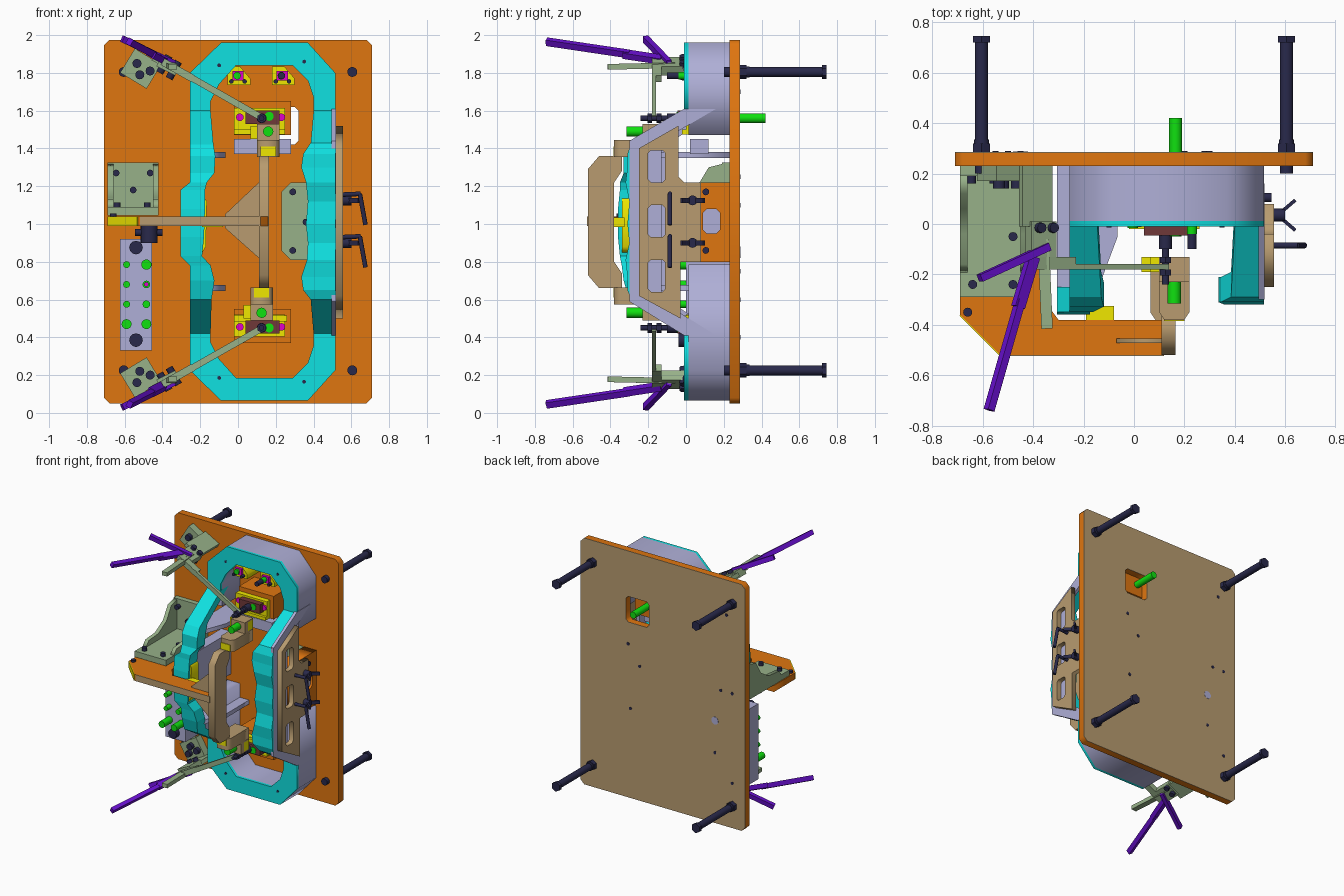
import bpy, bmesh, math
from mathutils import Vector

if "Cube" in bpy.data.objects:
    bpy.data.objects.remove(bpy.data.objects["Cube"])

COL = dict(orange=(.74, .18, .005), cyan=(.005, .75, .75), lavender=(.43, .43, .68), tan=(.48, .33, .16),
           sage=(.31, .44, .25), purple=(.14, .005, .63), navy=(.022, .022, .07), yellow=(.87, .8, 0),
           green=(.005, .75, .005), magenta=(.75, 0, .6), maroon=(.16, .04, .04))
MAT = {}
for k, c in COL.items():
    MAT[k] = bpy.data.materials.new(k)
    MAT[k].diffuse_color = (*c, 1)


def add(name, bm, col):
    bmesh.ops.remove_doubles(bm, verts=bm.verts, dist=1e-5)
    bmesh.ops.recalc_face_normals(bm, faces=bm.faces)
    me = bpy.data.meshes.new(name)
    bm.to_mesh(me)
    bm.free()
    me.materials.append(MAT[col])
    ob = bpy.data.objects.new(name, me)
    bpy.context.collection.objects.link(ob)
    return ob


def box(name, x0, x1, y0, y1, z0, z1, col):
    bm = bmesh.new()
    bmesh.ops.create_cube(bm, size=1)
    for v in bm.verts:
        v.co = Vector(((x0 + x1) / 2 + v.co.x * (x1 - x0), (y0 + y1) / 2 + v.co.y * (y1 - y0),
                       (z0 + z1) / 2 + v.co.z * (z1 - z0)))
    return add(name, bm, col)


def rod(name, p, q, r, col, seg=20):
    p, q = Vector(p), Vector(q)
    bm = bmesh.new()
    bmesh.ops.create_cone(bm, cap_ends=True, segments=seg, radius1=r, radius2=r, depth=(q - p).length)
    rot = (q - p).to_track_quat('Z', 'Y')
    for v in bm.verts:
        v.co = rot @ v.co + (p + q) / 2
    ob = add(name, bm, col)
    for f in ob.data.polygons:
        f.use_smooth = seg > 8 and len(f.vertices) == 4
    return ob


def bar(name, p, q, w, h, col, up=(0, 1, 0)):
    """Box beam from p to q; w is measured across 'up', h along it."""
    p, q = Vector(p), Vector(q)
    d = (q - p).normalized()
    s = d.cross(Vector(up)).normalized()
    u = s.cross(d)
    bm = bmesh.new()
    bmesh.ops.create_cube(bm, size=1)
    for v in bm.verts:
        v.co = (p + q) / 2 + d * v.co.x * (q - p).length + s * v.co.y * w + u * v.co.z * h
    return add(name, bm, col)


def prism(name, loops, axis, a, b, col):
    """Extrude an outline (later loops are holes) along an axis from a to b."""
    cu = bpy.data.curves.new(name, 'CURVE')
    cu.dimensions = '2D'
    cu.fill_mode = 'BOTH'
    cu.extrude = (b - a) / 2
    for lp in loops:
        s = cu.splines.new('POLY')
        s.points.add(len(lp) - 1)
        for pt, (u, v) in zip(s.points, lp):
            pt.co = (u, v, 0, 1)
        s.use_cyclic_u = True
    tmp = bpy.data.objects.new('tmp', cu)
    bpy.context.collection.objects.link(tmp)
    me = bpy.data.meshes.new_from_object(tmp.evaluated_get(bpy.context.evaluated_depsgraph_get()))
    bpy.data.objects.remove(tmp)
    bm = bmesh.new()
    bm.from_mesh(me)
    bpy.data.meshes.remove(me)
    for v in bm.verts:
        u, w, t = v.co.x, v.co.y, v.co.z + (a + b) / 2
        v.co = {'x': (t, u, w), 'y': (u, t, w), 'z': (u, w, t)}[axis]
    return add(name, bm, col)


def rect(u0, u1, v0, v1, c=0.0):
    return [(u0 + c, v0), (u1 - c, v0), (u1, v0 + c), (u1, v1 - c),
            (u1 - c, v1), (u0 + c, v1), (u0, v1 - c), (u0, v0 + c)] if c else [(u0, v0), (u1, v0), (u1, v1), (u0, v1)]


def loft(name, st, t, col):
    """Rail through stations (z, y, x_inner, x_outer), t deep in y."""
    bm = bmesh.new()
    rows = [[bm.verts.new(c) for c in ((xi, y, z), (xo, y, z), (xo, y + t, z), (xi, y + t, z))] for z, y, xi, xo in st]
    for r, s in zip(rows, rows[1:]):
        for i in range(4):
            bm.faces.new((r[i], r[(i + 1) % 4], s[(i + 1) % 4], s[i]))
    bm.faces.new(rows[0])
    bm.faces.new(rows[-1])
    return add(name, bm, col)


def bolt(name, x, y, z, r=.018, h=.03):
    rod(name, (x, y, z), (x, y - h, z), r, 'navy', 12)


# base plate with window, tan back skin
outline, window = rect(-.71, .71, .05, 1.975, .03), rect(.12, .32, 1.42, 1.62, .02)
prism('base_plate', [outline, window], 'y', .23, .282, 'orange')
prism('base_plate_back', [outline, window], 'y', .282, .286, 'tan')
for x in (-.605, .605):
    for z in (.225, 1.805):
        rod('stud', (x, .2, z), (x, .73, z), .026, 'navy')
        rod('stud_foot', (x, .72, z), (x, .745, z), .038, 'navy', 6)
        rod('stud_nut', (x, .285, z), (x, .32, z), .038, 'navy', 6)
        rod('stud_washer', (x, .31, z), (x, .335, z), .03, 'navy')
for x, z in ((-.6, 1.1), (-.5, 1.1), (.2, 1.1), (.28, .75), (-.45, .6), (-.6, .4), (.3, 1.25), (-.55, 1.7)):
    rod('plate_screw', (x, .28, z), (x, .289, z), .012, 'navy', 12)
rod('plate_bore', (-.45, .28, .85), (-.45, .288, .85), .03, 'lavender')
rod('rear_pin', (.165, .1, 1.56), (.165, .42, 1.56), .026, 'green')


# horseshoe end blocks with cyan facing
def horseshoe(ze):
    return [(-.255, ze), (-.255, 1.8), (-.09, 1.96), (.37, 1.96), (.515, 1.8), (.515, ze), (.4, ze), (.4, 1.67),
            (.37, 1.76), (.29, 1.84), (-.01, 1.84), (-.1, 1.74), (-.145, 1.65), (-.145, ze)]


for tag, f in (('upper', lambda z: z), ('lower', lambda z: 2.025 - z)):
    ze = 1.47 if tag == 'upper' else 1.24
    prism(tag + '_end_block', [[(x, f(z)) for x, z in horseshoe(ze)]], 'y', .012, .23, 'lavender')
    prism(tag + '_end_facing', [[(x, f(z)) for x, z in horseshoe(1.6)]], 'y', -.01, .012, 'cyan')
    for x, z in ((-.1, 1.84), (.35, 1.86)):
        rod(tag + '_facing_screw', (x, -.005, f(z)), (x, -.013, f(z)), .01, 'navy', 12)

# raised side rails
left = [(1.6, -.01, -.145, -.255), (1.42, -.29, -.13, -.255), (1.36, -.33, -.12, -.255), (1.27, -.33, -.125, -.255),
        (1.22, -.35, -.165, -.255), (1.18, -.35, -.175, -.305), (1.08, -.36, -.175, -.305), (.93, -.36, -.18, -.305),
        (.83, -.35, -.19, -.305), (.78, -.34, -.145, -.255), (.7, -.33, -.125, -.255), (.6, -.3, -.14, -.255),
        (.42, -.01, -.145, -.255)]
right = [(1.6, -.01, .4, .515), (1.43, -.29, .385, .515), (1.37, -.31, .345, .515), (1.3, -.31, .335, .515),
         (1.22, -.32, .36, .515), (1.12, -.3, .37, .515), (1, -.31, .36, .515), (.9, -.3, .37, .515),
         (.81, -.32, .365, .515), (.72, -.31, .335, .515), (.65, -.31, .345, .515), (.6, -.29, .385, .515),
         (.42, -.01, .4, .515)]
loft('left_rail', left, .1, 'cyan')
loft('right_rail', right, .1, 'cyan')
loft('right_rail_web', [(1.61, -.01, .495, .518), (1.44, -.3, .495, .518), (.59, -.3, .495, .518),
                        (.41, -.01, .495, .518)], .17, 'lavender')
loft('left_rail_web', [(1.6, 0, -.25, -.225), (1.42, -.27, -.25, -.225), (.6, -.27, -.25, -.225),
                       (.42, 0, -.25, -.225)], .17, 'lavender')
box('left_post', -.305, -.22, -.27, .23, .84, 1.17, 'lavender')
for z in (.66, 1.365):
    prism('left_rail_shelf', [[(-.25, .23), (-.25, -.25), (-.14, -.25), (-.065, -.05), (-.065, .23)]], 'z', z - .016, z + .016, 'lavender')
prism('left_rail_pad', [[(-.2, .83), (-.17, .88), (-.165, 1.12), (-.2, 1.17)]], 'y', -.34, -.25, 'yellow')

# right side plate, bracket and hand screws
side = [(-.25, .62), (-.03, .5), (-.03, .8), (.08, .8), (.08, 1.22), (-.01, 1.22), (-.04, 1.25), (-.04, 1.52), (-.25, 1.4)]
prism('side_plate', [side] + [rect(-.2, -.11, z, z + .17, .015) for z in (.64, .93, 1.22)], 'x', .518, .555, 'tan')
prism('side_bracket', [rect(.0, .23, .8, 1.22), rect(.09, .18, .95, 1.08, .02)], 'x', .41, .516, 'orange')
box('side_bracket_core', .43, .5, .08, .19, .94, 1.09, 'lavender')
prism('side_bracket_base', [[(.23, .86), (.28, .81), (.4, .81), (.4, 1.22), (.28, 1.22), (.23, 1.17)]], 'y', .17, .23, 'sage')
for x, z in ((.29, 1.17), (.36, 1.01), (.29, .86)):
    bolt('base_bolt', x, .17, z)
for z in (.86, 1.17):
    rod('bracket_bolt', (.5, .105, z), (.545, .105, z), .018, 'navy', 12)
for z in (.9, 1.125):
    rod('wing_screw', (.5, .035, z), (.6, .035, z), .026, 'navy')
    for s in (-1, 1):
        bar('wing', (.57, .035, z), (.64, .035 + s * .06, z), .014, .025, 'navy', (0, 0, 1))
    rod('l_handle_stem', (.54, -.085, z + .03), (.65, -.085, z + .035), .012, 'navy')
    rod('l_handle_grip', (.645, -.085, z + .035), (.675, -.085, z - .13), .012, 'navy')

# left arm bracket
box('arm_bracket_back', -.69, -.42, .19, .23, 1.05, 1.325, 'sage')
box('arm_bracket_shelf', -.69, -.42, -.29, .23, 1.045, 1.09, 'sage')
for x in (-.69, -.45):
    prism('arm_bracket_gusset', [[(.2, 1.08), (.2, 1.32), (.12, 1.3), (.06, 1.2), (-.04, 1.14), (-.16, 1.13), (-.2, 1.08)]],
          'x', x, x + .03, 'sage')
for x, y in ((-.64, -.24), (-.48, -.24), (-.48, -.05)):
    rod('shelf_bolt', (x, y, 1.08), (x, y, 1.115), .018, 'navy', 12)
for x, z in ((-.645, 1.27), (-.465, 1.27), (-.555, 1.18)):
    bolt('bracket_back_bolt', x, .19, z)
rod('arm_knob', (-.47, -.2, .9), (-.47, -.2, 1.0), .045, 'navy')
rod('arm_knob_bar', (-.545, -.2, .955), (-.4, -.2, .955), .018, 'navy')

# swing arm, cross bar and end blocks
prism('swing_arm', [[(-.69, -.1), (-.69, -.36), (-.53, -.52), (.16, -.52), (.16, -.38), (-.3, -.38), (-.36, -.3),
                     (-.36, -.1)]], 'z', .99, 1.04, 'orange')
box('swing_arm_front', -.52, .12, -.523, -.518, .99, 1.04, 'tan')
bar('swing_arm_corner', (-.69, -.362, 1.015), (-.532, -.521, 1.015), .006, .05, 'yellow', (0, 0, 1))
rod('arm_end_bolt', (-.66, -.35, 1.03), (-.66, -.35, 1.055), .018, 'navy', 12)
prism('cross_bar', [[(-.52, .73), (-.46, .66), (-.34, .66), (-.34, .74), (-.38, .8), (-.38, 1.22), (-.34, 1.28), (-.34, 1.36),
                     (-.46, 1.36), (-.52, 1.29)]], 'x', .11, .165, 'tan')
prism('cross_gusset', [[(-.07, .98), (.11, .82), (.11, 1.22), (-.07, 1.05)]], 'y', -.472, -.455, 'tan')
box('arm_pad', -.19, -.08, -.385, -.325, .985, 1.035, 'yellow')
for tag, f, x in (('upper', lambda z: z, .0), ('lower', lambda z: 2.02 - z, -.035)):
    def zr(a, b):
        return sorted((f(a), f(b)))
    plan = [(.1, -.13), (.1, -.35), (.12, -.38), (.2, -.38), (.22, -.35), (.22, -.13)]
    prism(tag + '_bar_end', [[(u + x, v) for u, v in plan]], 'z', *zr(1.355, 1.445), 'tan')
    box(tag + '_pin_holder', .1 + x, .22 + x, -.23, -.13, *zr(1.44, 1.53), 'tan')
    box(tag + '_pin_pad', .065 + x, .22 + x, -.19, -.13, *zr(1.45, 1.52), 'yellow')
    rod(tag + '_locating_pin', (.16 + x, -.2, f(1.49)), (.16 + x, -.315, f(1.49)), .027, 'green')
    box(tag + '_end_stop', .12 + x, .2 + x, -.385, -.31, *zr(1.36, 1.41), 'yellow')

    # clamping stations
    box(tag + '_station', -.02, .28, .04, .23, *zr(1.47, 1.65), 'orange')
    box(tag + '_station_plate', -.02, .25, .0, .05, *zr(1.5, 1.615), 'yellow')
    box(tag + '_station_pad', .04, .22, -.045, .02, *zr(1.53, 1.6), 'maroon')
    for sx in (.01, .07, .19, .23):
        rod(tag + '_station_button', (sx, .01, f(1.565)), (sx, -.012, f(1.565)), .02, 'magenta')
    rod(tag + '_station_pin', (.165, 0, f(1.57)), (.165, -.05, f(1.57)), .024, 'green')
box('upper_station_step', -.02, .28, .02, .12, 1.37, 1.45, 'lavender')
box('upper_station_shelf', -.02, .25, -.02, .05, 1.475, 1.5, 'yellow')
box('lower_station_shelf', -.02, .26, -.02, .05, .485, .515, 'yellow')

# small pin stations inside the upper horseshoe
for x in (0, .235):
    prism('pin_station', [[(x - .055, 1.735), (x + .065, 1.735), (x + .065, 1.77), (x + .01, 1.835), (x - .055, 1.835)]], 'y', .02, .23, 'yellow')
    box('pin_station_cap', x - .03, x + .03, -.0, .02, 1.76, 1.81, 'magenta')
    for dx in (-.035, .035):
        bolt('pin_station_bolt', x + dx, .02, 1.755, .012)
    rod('pin_station_pin', (x - .005, .02, 1.785), (x - .005, -.04 if x else -.015, 1.785), .02, 'green')
rod('pin_tip', (.23, -.04, 1.785), (.23, -.1, 1.785), .018, 'navy')

# lower left pin block
box('pin_block', -.625, -.455, 0, .23, .33, .92, 'lavender')
for z in (.385, .875):
    bolt('pin_block_bolt', -.54, 0, z, .036, .04)
for x, z, r in ((-.59, .785, .018), (-.485, .785, .027), (-.59, .68, .018), (-.485, .68, .02), (-.59, .575, .018),
                (-.485, .575, .02), (-.59, .47, .026), (-.485, .47, .026)):
    rod('spare_pin', (x, .02, z), (x, -.1 if r > .022 else -.05, z), r, 'green')
rod('spare_button', (-.485, .01, .68), (-.485, -.075, .68), .012, 'magenta')

# toggle clamps, mirrored top to bottom
for tag, f in (('upper', lambda z: z), ('lower', lambda z: 2.01 - z)):
    def P(x, y, z):
        return (x, y, f(z))
    bar(tag + '_clamp_foot', P(-.585, .2, 1.865), P(-.445, .2, 1.78), .15, .06, 'sage')
    bar(tag + '_clamp_post', P(-.45, .11, 1.88), P(-.33, .11, 1.815), .03, .24, 'sage')
    for x, z in ((-.535, 1.85), (-.465, 1.81), (-.52, 1.79)):
        bolt(tag + '_foot_bolt', x, .17, f(z), .024, .03)
    bar(tag + '_clamp_body', P(-.42, -.06, 1.86), P(-.32, -.06, 1.81), .055, .14, 'sage')
    for x, z in ((-.39, 1.845), (-.34, 1.815)):
        rod(tag + '_clamp_rivet', P(x - .025, -.015, z - .045), P(x + .025, -.015, z + .045), .02, 'navy', 12)
    bar(tag + '_clamp_link', P(-.36, -.06, 1.84), P(-.345, -.415, 1.832), .045, .03, 'sage', (0, 0, 1))
    bar(tag + '_clamp_knuckle', P(-.4, -.155, 1.86), P(-.24, -.155, 1.77), .04, .05, 'sage')
    bar(tag + '_clamp_arm', P(-.3, -.17, 1.805), P(.13, -.17, 1.56), .035, .022, 'sage')
    rod(tag + '_spindle', P(.125, -.24, 1.56), P(.125, -.04, 1.56), .014, 'navy')
    rod(tag + '_spindle_tip', P(.125, -.1, 1.56), P(.125, -.045, 1.56), .026, 'navy')
    for y in (-.205, -.155):
        rod(tag + '_spindle_nut', P(.125, y, 1.56), P(.125, y + .025, 1.56), .026, 'navy', 6)
    bar(tag + '_handle_root', P(-.4, -.13, 1.87), P(-.46, -.33, 1.9), .045, .035, 'purple', (.5, 0, .86))
    bar(tag + '_handle', P(-.45, -.3, 1.9), P(-.575, -.738, 1.965), .03, .036, 'purple', (.5, 0, .86))
    bar(tag + '_release_lever', P(-.34, -.09, 1.85), P(-.612, -.215, 1.98), .036, .03, 'purple')

for m in bpy.data.materials:
    if m.users and not m.is_grease_pencil:
        m.use_nodes = True
        m.node_tree.nodes["Principled BSDF"].inputs["Base Color"].default_value = m.diffuse_color
